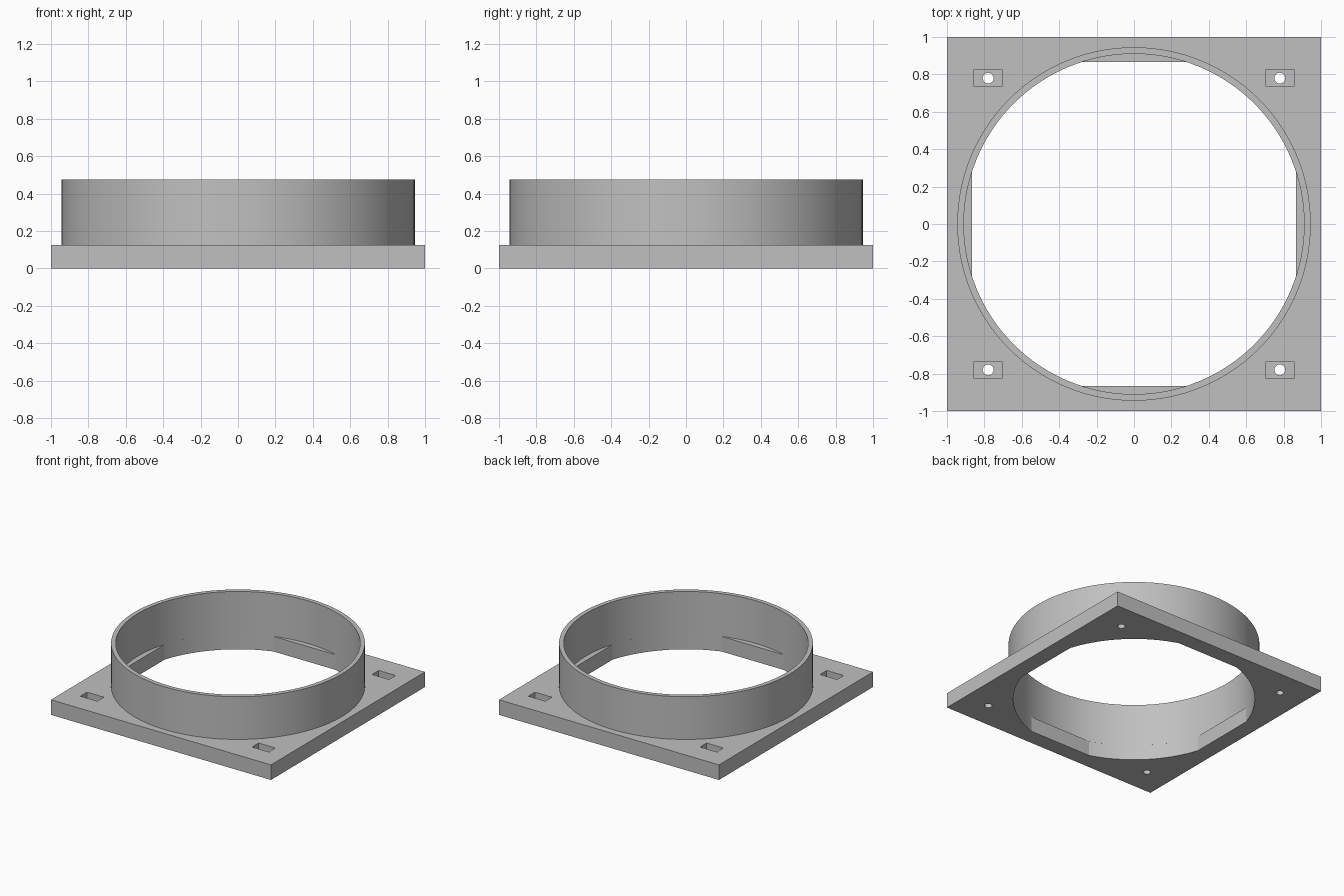
import bpy, bmesh, math
from mathutils import Matrix

if "Cube" in bpy.data.objects:
    bpy.data.objects.remove(bpy.data.objects["Cube"])

PLATE_H, TOP = 0.124, 0.475      # plate thickness, collar top
R_OUT, R_IN, FLAT = 0.945, 0.91, 0.865
SEG = 128

grey = bpy.data.materials.new("grey_plastic")
grey.diffuse_color = (0.53, 0.53, 0.53, 1)
grey.use_nodes = True
grey.node_tree.nodes["Principled BSDF"].inputs["Base Color"].default_value = grey.diffuse_color


def make(name, bm):
    bmesh.ops.recalc_face_normals(bm, faces=bm.faces)
    mesh = bpy.data.meshes.new(name)
    bm.to_mesh(mesh)
    bm.free()
    mesh.materials.append(grey)
    ob = bpy.data.objects.new(name, mesh)
    bpy.context.collection.objects.link(ob)
    return ob


def box(bm, x, y, z0, z1, sx, sy):
    m = Matrix.Translation((x, y, (z0 + z1) / 2)) @ Matrix.Diagonal((sx, sy, z1 - z0, 1))
    bmesh.ops.create_cube(bm, size=1, matrix=m)


def prism(bm, points, z0, z1):
    face = bm.faces.new([bm.verts.new((x, y, z0)) for x, y in points])
    up = bmesh.ops.extrude_face_region(bm, geom=[face])["geom"]
    bmesh.ops.translate(bm, vec=(0, 0, z1 - z0),
                        verts=[v for v in up if isinstance(v, bmesh.types.BMVert)])


def circle(r, n, cx=0, cy=0):
    return [(cx + r * math.cos(2 * math.pi * i / n), cy + r * math.sin(2 * math.pi * i / n))
            for i in range(n)]


def cut(target, cutter):
    mod = target.modifiers.new(cutter.name, 'BOOLEAN')
    mod.operation, mod.solver, mod.object = 'DIFFERENCE', 'EXACT', cutter
    cutter.hide_render = True
    cutter.hide_set(True)


# Square base plate
bm = bmesh.new()
box(bm, 0, 0, 0, PLATE_H, 2, 2)
plate = make("base_plate", bm)

# Round opening with four flat sides
half = math.acos(FLAT / R_IN)
opening = []
for q in range(4):
    a0, a1 = q * math.pi / 2 + half, (q + 1) * math.pi / 2 - half
    for i in range(25):
        a = a0 + (a1 - a0) * i / 24
        opening.append((R_IN * math.cos(a), R_IN * math.sin(a)))
bm = bmesh.new()
prism(bm, opening, -0.1, PLATE_H + 0.1)
cut(plate, make("opening_cutter", bm))

# Corner screw holes with rectangular pockets above
corners = [(sx * 0.78, sy * 0.78) for sx in (-1, 1) for sy in (-1, 1)]
bm = bmesh.new()
for x, y in corners:
    box(bm, x, y, 0.062, PLATE_H + 0.1, 0.154, 0.086)
cut(plate, make("pocket_cutter", bm))
bm = bmesh.new()
for x, y in corners:
    prism(bm, circle(0.029, 24, x, y), -0.1, 0.09)
cut(plate, make("screw_hole_cutter", bm))

# Round collar standing on the plate
bm = bmesh.new()
profile = [(R_IN, PLATE_H), (R_IN, TOP), (R_OUT, TOP), (R_OUT, PLATE_H)]
loops = [[bm.verts.new((x, y, z)) for x, y in circle(r, SEG)] for r, z in profile]
for k in range(4):
    a, b = loops[k], loops[(k + 1) % 4]
    for i in range(SEG):
        j = (i + 1) % SEG
        bm.faces.new((a[i], a[j], b[j], b[i]))
collar = make("collar", bm)
bpy.context.view_layer.objects.active = collar
collar.select_set(True)
bpy.ops.object.shade_smooth_by_angle(angle=math.radians(30))
